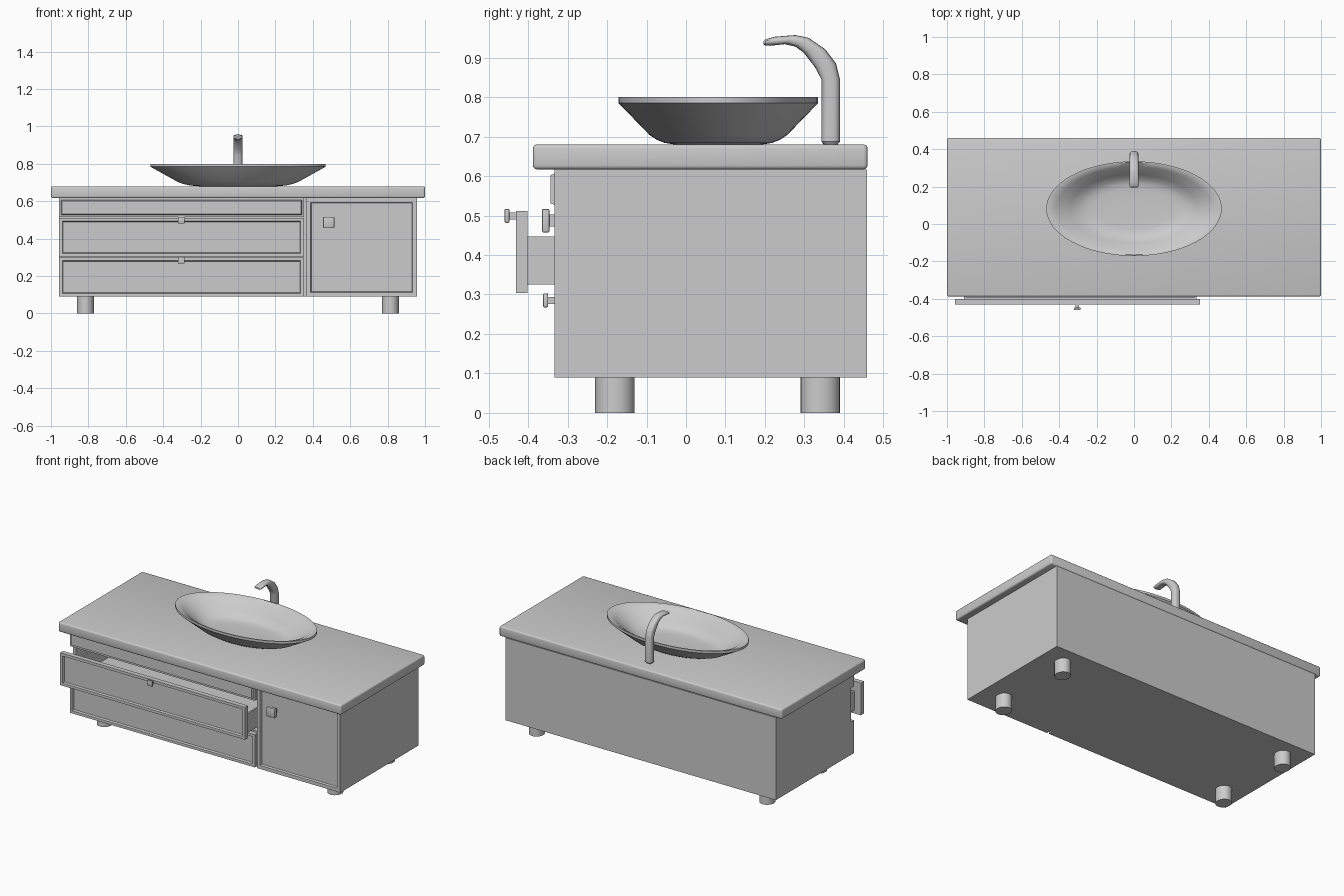
import bpy, bmesh, math
from mathutils import Vector

if "Cube" in bpy.data.objects:
    bpy.data.objects.remove(bpy.data.objects["Cube"])


def finish(name, bm, smooth=False):
    bmesh.ops.recalc_face_normals(bm, faces=bm.faces)
    me = bpy.data.meshes.new(name)
    bm.to_mesh(me)
    bm.free()
    ob = bpy.data.objects.new(name, me)
    bpy.context.collection.objects.link(ob)
    if smooth:
        bpy.ops.object.select_all(action='DESELECT')
        bpy.context.view_layer.objects.active = ob
        ob.select_set(True)
        bpy.ops.object.shade_smooth_by_angle(angle=math.radians(35))
    return ob


def box_bm(x, y, z):
    bm = bmesh.new()
    bmesh.ops.create_cube(bm, size=1)
    for v in bm.verts:
        v.co = Vector([(r[0] + r[1]) / 2 + c * (r[1] - r[0]) for c, r in zip(v.co, (x, y, z))])
    bm.normal_update()
    return bm


def box(name, x, y, z, bevel=0, segs=2):
    bm = box_bm(x, y, z)
    if bevel:
        bmesh.ops.bevel(bm, geom=bm.edges[:], offset=bevel, segments=segs, profile=0.5, affect='EDGES')
    return finish(name, bm, bevel > 0)


def face_towards(bm, direction):
    return max(bm.faces, key=lambda f: f.normal.dot(Vector(direction)))


def front_panel(name, x, z, y, margin, depth):
    """Slab whose front has a frame and a sunk (or raised) centre."""
    bm = box_bm(x, (y, y + 0.03), z)
    f = face_towards(bm, (0, -1, 0))
    bmesh.ops.inset_region(bm, faces=[f], thickness=margin)
    bmesh.ops.inset_region(bm, faces=[f], thickness=0.006, depth=depth)
    return finish(name, bm)


def loft(name, rings, smooth=True):
    """Skin closed rings of points and cap both ends."""
    bm = bmesh.new()
    vs = [[bm.verts.new(p) for p in r] for r in rings]
    n = len(vs[0])
    for a, b in zip(vs, vs[1:]):
        for i in range(n):
            bm.faces.new((a[i], a[(i + 1) % n], b[(i + 1) % n], b[i]))
    bm.faces.new(vs[0])
    bm.faces.new(vs[-1])
    return finish(name, bm, smooth)


def ellipse(cx, cy, z, a, b, n):
    return [(cx + a * math.cos(2 * math.pi * i / n), cy + b * math.sin(2 * math.pi * i / n), z)
            for i in range(n)]


# countertop
box("countertop", (-1, 1), (-0.388, 0.46), (0.617, 0.68), 0.01, 3)

# cabinet body with an open bay behind the pulled-out drawer
bm = box_bm((-0.956, 0.956), (-0.303, 0.458), (0.09, 0.617))
cuts = [((1, 0, 0), -0.935), ((1, 0, 0), 0.347), ((0, 0, 1), 0.31), ((0, 0, 1), 0.508)]
for no, d in cuts:
    bmesh.ops.bisect_plane(bm, geom=bm.verts[:] + bm.edges[:] + bm.faces[:],
                           plane_co=Vector(no) * d, plane_no=no)
bm.normal_update()
bay = [f for f in bm.faces if f.normal.y < -0.9
       and (f.calc_center_median() - Vector((-0.294, -0.303, 0.409))).length < 0.02]
new = bmesh.ops.extrude_face_region(bm, geom=bay)["geom"]
bmesh.ops.delete(bm, geom=bay, context='FACES')
bmesh.ops.translate(bm, vec=(0, 0.72, 0), verts=[g for g in new if isinstance(g, bmesh.types.BMVert)])
bmesh.ops.dissolve_limit(bm, angle_limit=0.01, verts=bm.verts[:], edges=bm.edges[:])
finish("cabinet_body", bm)

# drawer fronts and door
LEFT = (-0.956, 0.352)
front_panel("top_drawer_front", LEFT, (0.516, 0.617), -0.333, 0.015, 0.01)
front_panel("middle_drawer_front", LEFT, (0.304, 0.511), -0.431, 0.024, -0.012)
front_panel("bottom_drawer_front", LEFT, (0.09, 0.299), -0.333, 0.024, -0.012)
front_panel("door", (0.366, 0.956), (0.09, 0.617), -0.333, 0.032, -0.012)

# pulled-out drawer tray, open on top
bm = box_bm((-0.91, 0.335), (-0.402, 0.3), (0.325, 0.447))
top = face_towards(bm, (0, 0, 1))
bmesh.ops.inset_region(bm, faces=[top], thickness=0.015)
inner = bmesh.ops.extrude_face_region(bm, geom=[top])["geom"]
bmesh.ops.delete(bm, geom=[top], context='FACES')
bmesh.ops.translate(bm, vec=(0, 0, -0.107), verts=[g for g in inner if isinstance(g, bmesh.types.BMVert)])
finish("middle_drawer_tray", bm)


# knobs: square cap on a stem
def knob(name, x, y, z, half, cap, reach):
    s = half * 0.5
    box(name + "_stem", (x - s, x + s), (y - reach + cap / 2, y + 0.014), (z - s, z + s))
    box(name + "_cap", (x - half, x + half), (y - reach, y - reach + cap),
        (z - half, z + half), 0.004)


knob("middle_drawer_knob", -0.303, -0.431, 0.499, 0.018, 0.013, 0.029)
knob("bottom_drawer_knob", -0.303, -0.333, 0.285, 0.018, 0.013, 0.029)
knob("door_knob", 0.485, -0.333, 0.487, 0.03, 0.019, 0.032)

# feet
for sx, side in ((-1, "left"), (1, "right")):
    for fy, end in ((-0.18, "front"), (0.34, "back")):
        loft(f"{end}_{side}_foot", [ellipse(sx * 0.815, fy, z, 0.045, 0.05, 24) for z in (0, 0.1)])

# vessel basin: scaled ellipses from outer bottom over the rim to inner bottom
basin = [(0.44, 0.68), (0.54, 0.684), (0.62, 0.692), (0.69, 0.704), (1.0, 0.785), (1.0, 0.80),
         (0.975, 0.80), (0.88, 0.783), (0.72, 0.73), (0.62, 0.704), (0.54, 0.694), (0.44, 0.69),
         (0.2, 0.688)]
loft("basin", [ellipse(0, 0.082, z, 0.469 * s, 0.253 * s, 64) for s, z in basin])

# faucet: outer and inner silhouette pairs (y, z) swept with a rounded section
faucet = [((0.384, 0.68), (0.349, 0.68)), ((0.39, 0.687), (0.343, 0.687)),
          ((0.39, 0.845), (0.343, 0.845)), ((0.38, 0.885), (0.327, 0.875)),
          ((0.353, 0.921), (0.299, 0.912)), ((0.311, 0.95), (0.277, 0.928)),
          ((0.277, 0.957), (0.25, 0.934)), ((0.226, 0.953), (0.213, 0.93)),
          ((0.203, 0.947), (0.2, 0.931)), ((0.197, 0.943), (0.196, 0.934))]
rings = []
for k, (o, i) in enumerate(faucet):
    w = (0.019 if k in (0, len(faucet) - 1) else 0.024)
    mid = Vector((0, (o[0] + i[0]) / 2, (o[1] + i[1]) / 2))
    half = Vector((0, (o[0] - i[0]) / 2, (o[1] - i[1]) / 2))
    ring = []
    for j in range(20):
        c, s = math.cos(math.tau * j / 20), math.sin(math.tau * j / 20)
        c, s = [math.copysign(abs(t) ** 0.75, t) for t in (c, s)]
        ring.append(mid + half * c + Vector((w * s, 0, 0)))
    rings.append(ring)
loft("faucet", rings)
